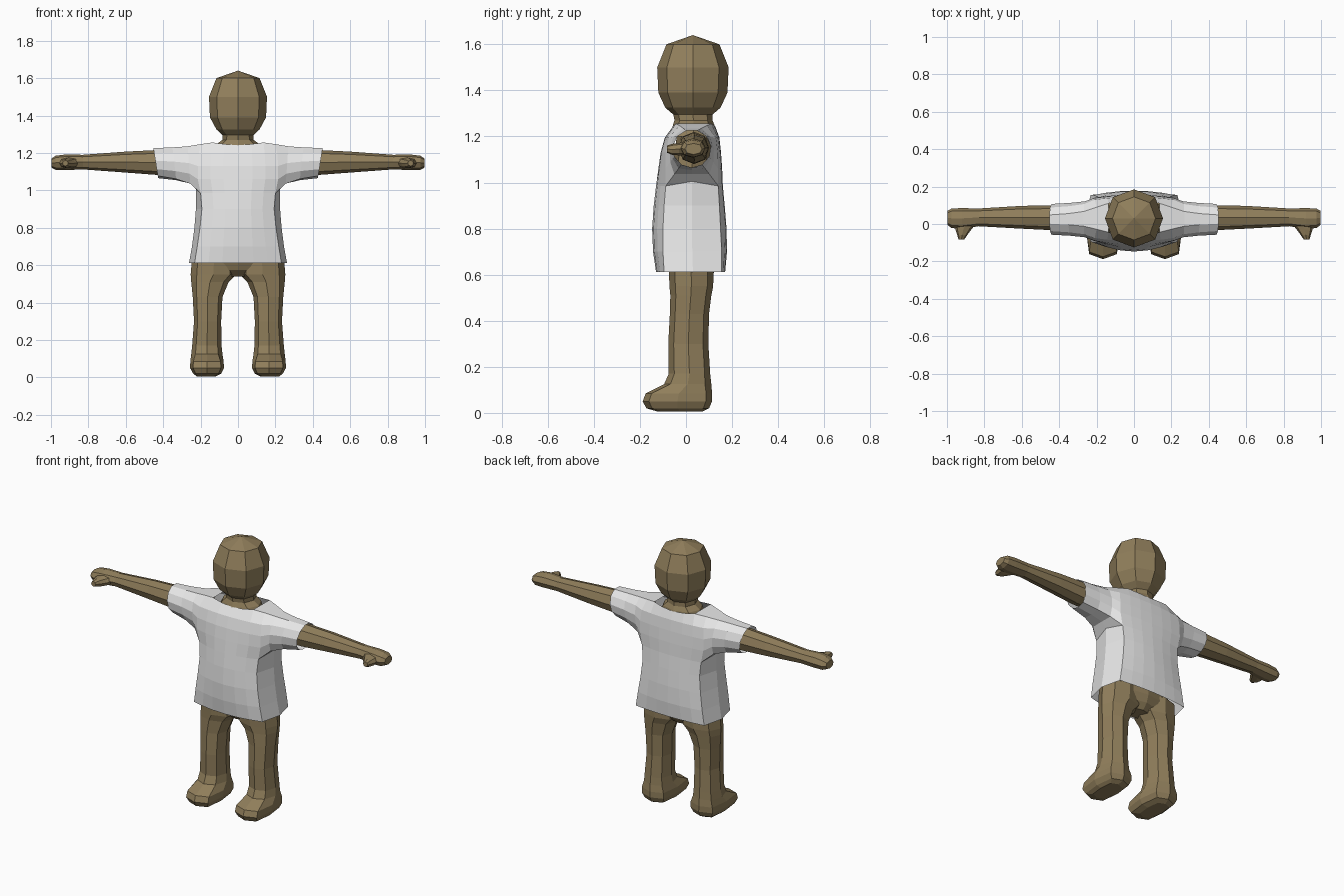
import bpy, bmesh, math
from mathutils import Vector

if "Cube" in bpy.data.objects:
    bpy.data.objects.remove(bpy.data.objects["Cube"])


def material(name, color):
    m = bpy.data.materials.new(name)
    m.diffuse_color = (*color, 1)
    m.use_nodes = True
    m.node_tree.nodes["Principled BSDF"].inputs["Base Color"].default_value = m.diffuse_color
    return m


SKIN = material("brown skin", (0.28, 0.21, 0.105))
CLOTH = material("white cloth", (0.8, 0.8, 0.8))


def finish(bm, name, mat, mirror=False):
    bmesh.ops.recalc_face_normals(bm, faces=bm.faces[:])
    mesh = bpy.data.meshes.new(name)
    bm.to_mesh(mesh)
    bm.free()
    mesh.materials.append(mat)
    ob = bpy.data.objects.new(name, mesh)
    bpy.context.collection.objects.link(ob)
    if mirror:
        mod = ob.modifiers.new("mirror", 'MIRROR')
        mod.merge_threshold = 0.0005
    return ob


def octagon(a0, a1, b0, b1, k=0.73):
    """Eight points inside a box, with points on both axes."""
    ca, cb, ra, rb = (a0 + a1) / 2, (b0 + b1) / 2, (a1 - a0) / 2, (b1 - b0) / 2
    unit = [(1, 0), (k, k), (0, 1), (-k, k), (-1, 0), (-k, -k), (0, -1), (k, -k)]
    return [(ca + ra * u, cb + rb * v) for u, v in unit]


def loft(name, rings, mat, mirror=False, tip=None):
    bm = bmesh.new()
    rows = [[bm.verts.new(p) for p in r] for r in rings]
    for r, s in zip(rows, rows[1:]):
        for i in range(len(r)):
            j = (i + 1) % len(r)
            bm.faces.new((r[i], r[j], s[j], s[i]))
    bm.faces.new(rows[0])
    if tip:
        t = bm.verts.new(tip)
        for i in range(len(rows[-1])):
            bm.faces.new((rows[-1][i], rows[-1][(i + 1) % len(rows[-1])], t))
    else:
        bm.faces.new(rows[-1])
    return finish(bm, name, mat, mirror)


def level(z, x0, x1, y0, y1, k=0.73):
    return [(x, y, z) for x, y in octagon(x0, x1, y0, y1, k)]


def slice_x(x, y0, y1, z0, z1, k=0.73):
    return [(x, y, z) for y, z in octagon(y0, y1, z0, z1, k)]


# Head and neck
head = [(1.20, 0.14, -0.07, 0.13), (1.245, 0.118, -0.058, 0.125), (1.27, 0.083, -0.05, 0.115),
        (1.295, 0.082, -0.055, 0.115), (1.325, 0.115, -0.09, 0.15), (1.39, 0.15, -0.12, 0.18),
        (1.50, 0.155, -0.125, 0.185), (1.60, 0.115, -0.085, 0.145)]
loft("head_and_neck", [level(z, -w, w, a, b) for z, w, a, b in head], SKIN, tip=(0, 0.03, 1.64))

# Torso and hips under the shirt
torso = [(0.54, 0.07, -0.02, 0.08), (0.575, 0.15, -0.06, 0.11), (0.62, 0.235, -0.075, 0.125),
         (0.8, 0.19, -0.08, 0.12), (1.0, 0.18, -0.07, 0.11), (1.2, 0.14, -0.04, 0.11)]
loft("torso", [level(z, -w, w, a, b) for z, w, a, b in torso], SKIN)

# Legs with feet
leg = [(0.005, 0.12, 0.22, -0.12, 0.07), (0.02, 0.09, 0.24, -0.172, 0.1),
       (0.05, 0.075, 0.256, -0.188, 0.113), (0.085, 0.077, 0.255, -0.175, 0.113),
       (0.125, 0.083, 0.25, -0.095, 0.11), (0.17, 0.088, 0.245, -0.075, 0.105),
       (0.30, 0.09, 0.235, -0.077, 0.097), (0.43, 0.083, 0.242, -0.07, 0.1),
       (0.51, 0.05, 0.25, -0.068, 0.11), (0.55, 0.01, 0.253, -0.072, 0.118),
       (0.65, 0.01, 0.245, -0.075, 0.12)]
loft("legs", [level(z, a, b, c, d, 0.82 if z < 0.1 else 0.73) for z, a, b, c, d in leg], SKIN, True)

# Arms with hands
arm = [(0.22, -0.03, 0.1, 1.08, 1.22), (0.44, -0.033, 0.1, 1.083, 1.215),
       (0.6, -0.025, 0.097, 1.095, 1.207), (0.83, -0.012, 0.083, 1.112, 1.19),
       (0.92, -0.025, 0.085, 1.108, 1.192), (0.975, -0.022, 0.083, 1.11, 1.185),
       (0.998, -0.005, 0.07, 1.122, 1.17)]
loft("arms", [slice_x(*r) for r in arm], SKIN, True)

# Thumbs, reaching forward from the hands
thumb = [(0.02, 0.83, 0.955, 1.12, 1.18), (-0.03, 0.87, 0.955, 1.118, 1.172),
         (-0.06, 0.892, 0.945, 1.12, 1.168), (-0.083, 0.908, 0.938, 1.13, 1.16)]
loft("thumbs", [[(x, y, z) for x, z in octagon(a, b, c, d)] for y, a, b, c, d in thumb], SKIN, True)

# Shirt: half of the body, then a sleeve continued from the armhole, mirrored
# columns: height, corner x, side x, front centre y, front corner y, back centre y, back corner y
rows = [(0.612, 0.232, 0.262, -0.13, -0.095, 0.17, 0.155),
        (0.70, 0.218, 0.246, -0.143, -0.1, 0.178, 0.155),
        (0.80, 0.203, 0.233, -0.147, -0.1, 0.176, 0.15),
        (0.90, 0.193, 0.225, -0.14, -0.095, 0.168, 0.145),
        (0.985, 0.2, 0.225, -0.13, -0.088, 0.16, 0.14),
        (1.06, 0.215, 0, -0.12, -0.09, 0.157, 0.14),
        (1.13, 0.215, 0, -0.11, -0.088, 0.152, 0.138),
        (1.195, 0.21, 0, -0.092, -0.075, 0.145, 0.13),
        (1.247, 0.2, 0, -0.058, -0.028, 0.128, 0.09)]
ARMPIT = 4
bm = bmesh.new()
front, back, side = [], [], []
for i, (z, xc, xs, fc, fe, bc, be) in enumerate(rows):
    for sheet, c, e in ((front, fc, fe), (back, bc, be)):
        # the neckline dips at the middle of the top row
        sheet.append([bm.verts.new((xc * u, c + (e - c) * u * u,
                                    z + (0.009 * (u > 0.6) * (u < 1) - 0.006 * (u == 0)) * (i == 8)))
                      for u in (0, 0.36, 0.68, 1)])
    if i <= ARMPIT:
        side.append(bm.verts.new((xs, (fe + be) / 2, z + (0.02 if i == ARMPIT else 0))))
for sheet in (front, back):
    for r, s in zip(sheet, sheet[1:]):
        for j in range(3):
            bm.faces.new((r[j], r[j + 1], s[j + 1], s[j]))
    for i in range(ARMPIT):
        bm.faces.new((sheet[i][3], side[i], side[i + 1], sheet[i + 1][3]))
# shoulder top beside the neck hole
bm.faces.new((front[8][2], front[8][3], back[8][3], back[8][2]))

# Sleeve rings blend from the armhole to a round cuff
ring = [side[ARMPIT]] + [front[i][3] for i in range(4, 9)] + [back[i][3] for i in range(8, 3, -1)]
start = [v.co.copy() for v in ring]
n = len(ring)
for x, t in ((0.262, 0.55), (0.34, 0.82), (0.44, 1.0)):
    new = []
    for i, p in enumerate(start):
        a = -math.pi / 2 - 2 * math.pi * i / n
        cy, cz = 0.025 + 0.083 * math.cos(a), 1.147 + 0.082 * math.sin(a)
        lean = 0.013 * math.sin(a) * t
        new.append(bm.verts.new(Vector((x + lean, p.y + (cy - p.y) * t, p.z + (cz - p.z) * t))))
    for i in range(n):
        j = (i + 1) % n
        bm.faces.new((ring[i], ring[j], new[j], new[i]))
    ring = new
finish(bm, "shirt", CLOTH, True)
